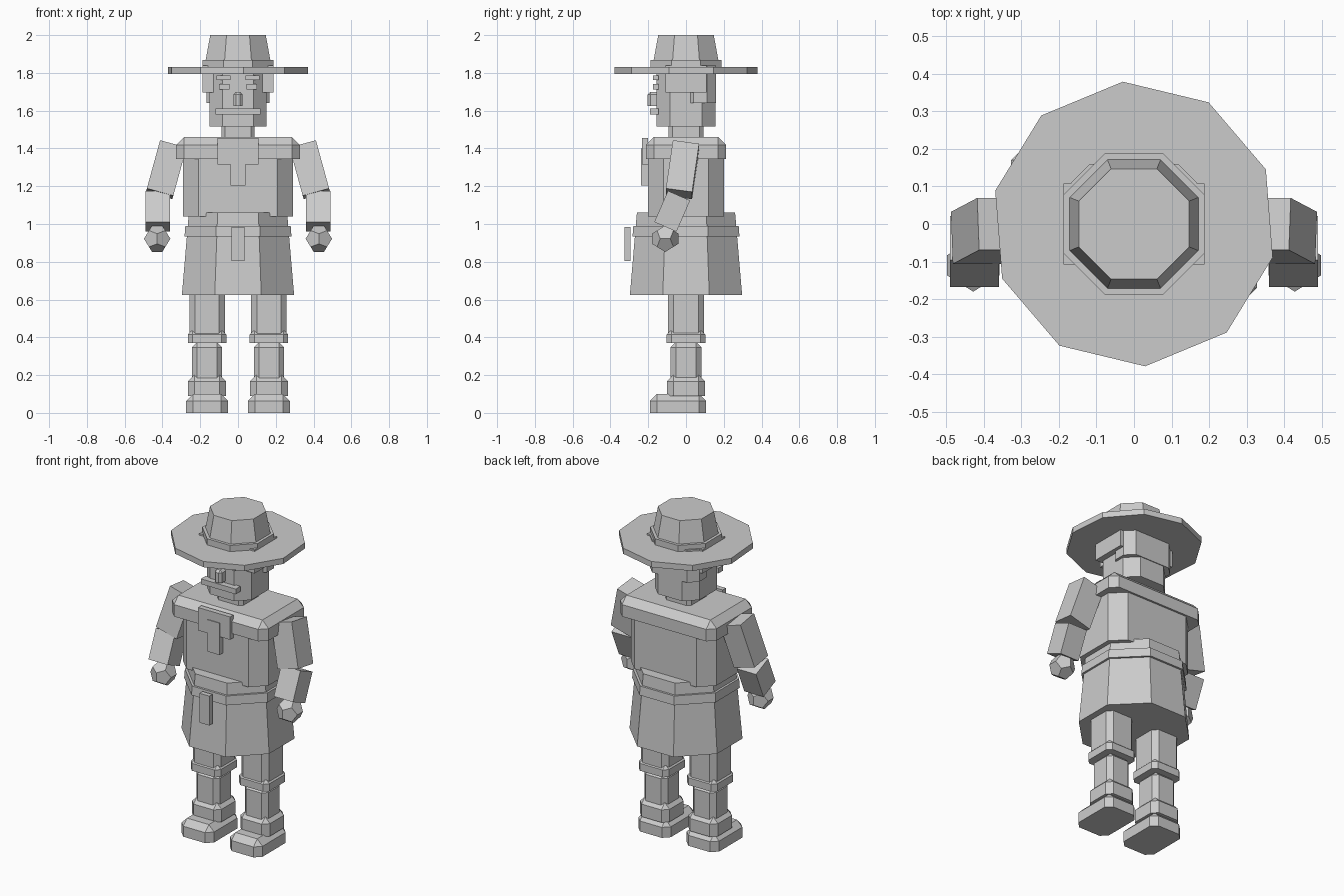
import bpy, bmesh, math
from mathutils import Vector, Matrix

cube = bpy.data.objects.get("Cube")
if cube:
    bpy.data.objects.remove(cube, do_unlink=True)

GREY = (0.6, 0.6, 0.6, 1.0)
mat = bpy.data.materials.new("plain_grey")
mat.use_nodes = True
mat.diffuse_color = GREY
mat.node_tree.nodes["Principled BSDF"].inputs["Base Color"].default_value = GREY


def finish(name, bm):
    bmesh.ops.recalc_face_normals(bm, faces=bm.faces[:])
    mesh = bpy.data.meshes.new(name)
    bm.to_mesh(mesh)
    bm.free()
    mesh.materials.append(mat)
    obj = bpy.data.objects.new(name, mesh)
    bpy.context.collection.objects.link(obj)
    return obj


def box(name, xs, ys, zs, bevel=0.0, upright_only=False):
    """Box from ranges; chamfers the upright edges and, by default, the top rim."""
    bm = bmesh.new()
    bmesh.ops.create_cube(bm, size=1)
    for v in bm.verts:
        v.co = [r[0] if c < 0 else r[1] for c, r in zip(v.co, (xs, ys, zs))]
    if bevel:
        def wanted(e):
            upright = abs(e.verts[0].co.z - e.verts[1].co.z) > 1e-5
            at_top = all(abs(v.co.z - zs[1]) < 1e-5 for v in e.verts)
            return upright or (at_top and not upright_only)
        bmesh.ops.bevel(bm, geom=[e for e in bm.edges if wanted(e)], offset=bevel,
                        segments=1, affect='EDGES', profile=0.5)
    return finish(name, bm)


def mid(name, half_x, half_y, zs, bevel=0.0, **kw):
    return box(name, (-half_x, half_x), (-half_y, half_y), zs, bevel, **kw)


def ring(name, sides, r_low, r_high, zs):
    """Tapered prism with a corner at 22.5 degrees; radii are to the corners."""
    bm = bmesh.new()
    loops = []
    for r, z in ((r_low, zs[0]), (r_high, zs[1])):
        angles = [math.radians(22.5) + math.tau * i / sides for i in range(sides)]
        loops.append([bm.verts.new((r * math.cos(a), r * math.sin(a), z)) for a in angles])
    low, high = loops
    bm.faces.new(low[::-1])
    bm.faces.new(high)
    for i in range(sides):
        j = (i + 1) % sides
        bm.faces.new((low[i], low[j], high[j], high[i]))
    return finish(name, bm)


def octagon(name, flat_low, flat_high, zs):
    k = 1 / math.cos(math.pi / 8)
    return ring(name, 8, flat_low * k, flat_high * k, zs)


def limb(name, start, end, width, depth):
    """Square-ended bar between two points."""
    start, end = Vector(start), Vector(end)
    axis = (start - end).normalized()
    side = Vector((0, 1, 0)).cross(axis).normalized()
    front = axis.cross(side)
    turn = Matrix((side, front, axis)).transposed().to_4x4()
    bm = bmesh.new()
    bmesh.ops.create_cube(bm, size=1)
    size = Matrix.Diagonal((width, depth, (start - end).length, 1))
    bm.transform(Matrix.Translation((start + end) / 2) @ turn @ size)
    return finish(name, bm)


def hand(name, centre, radius):
    """Twelve-sided ball of pentagons."""
    p = (1 + math.sqrt(5)) / 2
    signs = (-1, 1)
    pts = [(a, b, c) for a in signs for b in signs for c in signs]
    for a in signs:
        for b in signs:
            pts += [(0, a * p, b / p), (a / p, 0, b * p), (a * p, b / p, 0)]
    bm = bmesh.new()
    for q in pts:
        bm.verts.new(Vector(centre) + Vector(q) * radius / math.sqrt(3))
    bmesh.ops.convex_hull(bm, input=bm.verts[:])
    bmesh.ops.dissolve_limit(bm, angle_limit=0.05, verts=bm.verts[:], edges=bm.edges[:])
    return finish(name, bm)


# Hat
ring("hat_brim", 10, 0.38, 0.38, (1.795, 1.83))
octagon("hat_band", 0.188, 0.188, (1.82, 1.868))
octagon("hat_crown", 0.178, 0.147, (1.83, 2.0))

# Head, hair and neck
mid("head", 0.152, 0.155, (1.515, 1.86), 0.07, upright_only=True)
mid("hair_sides", 0.188, 0.108, (1.695, 1.84))
box("hair_back", (-0.168, 0.168), (-0.01, 0.16), (1.64, 1.84), 0.05, upright_only=True)
mid("neck", 0.088, 0.092, (1.42, 1.54), 0.02, upright_only=True)

# Face
box("nose", (-0.025, 0.025), (-0.203, -0.14), (1.625, 1.70), 0.014)
box("moustache", (-0.118, 0.118), (-0.19, -0.145), (1.58, 1.612))
for side, s in (("left", 1), ("right", -1)):
    box(side + "_brow", sorted((s * 0.04, s * 0.113)), (-0.176, -0.145), (1.762, 1.785))
    box(side + "_eye", sorted((s * 0.045, s * 0.1)), (-0.174, -0.145), (1.712, 1.742))

# Coat
mid("shoulder_yoke", 0.327, 0.212, (1.345, 1.46), 0.042)
mid("torso", 0.29, 0.2, (1.04, 1.40), 0.08, upright_only=True)
octagon("coat_skirt", 0.297, 0.26, (0.625, 1.06))
octagon("belt", 0.283, 0.279, (0.935, 0.99))
box("belt_tab", (-0.034, 0.034), (-0.325, -0.295), (0.805, 0.985))
box("collar_plate", (-0.108, 0.108), (-0.232, -0.2), (1.315, 1.455))
box("collar_tail", (-0.04, 0.04), (-0.237, -0.2), (1.205, 1.40))

# Arms and legs
for side, s in (("left", 1), ("right", -1)):
    limb(side + "_upper_arm", (s * 0.345, 0, 1.415), (s * 0.415, -0.037, 1.16), 0.145, 0.14)
    limb(side + "_forearm", (s * 0.425, -0.037, 1.15), (s * 0.425, -0.109, 0.985), 0.13, 0.128)
    hand(side + "_hand", (s * 0.428, -0.11, 0.922), 0.075)

    def leg_part(name, half_x, ys, zs, bevel):
        cx = s * 0.164
        box(side + "_" + name, (cx - half_x, cx + half_x), ys, zs, bevel)

    leg_part("thigh", 0.094, (-0.096, 0.096), (0.42, 0.72), 0.03)
    leg_part("knee_band", 0.102, (-0.102, 0.102), (0.37, 0.44), 0.025)
    leg_part("shin", 0.08, (-0.082, 0.082), (0.17, 0.375), 0.028)
    leg_part("ankle_cuff", 0.1, (-0.1, 0.1), (0.09, 0.2), 0.033)
    leg_part("boot", 0.11, (-0.19, 0.106), (0.0, 0.1), 0.036)
